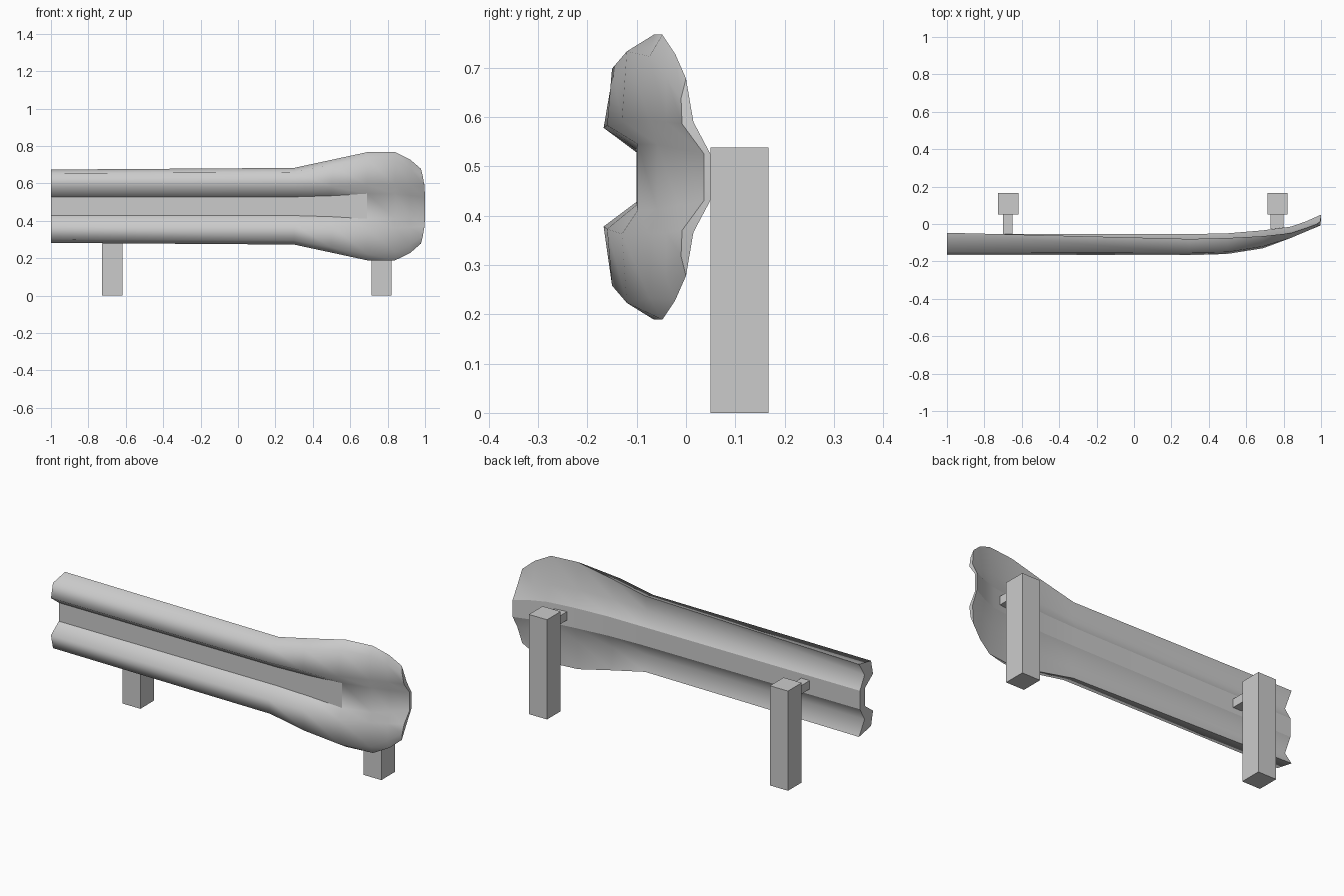
import bpy, bmesh

if "Cube" in bpy.data.objects:
    bpy.data.objects.remove(bpy.data.objects["Cube"])

MID = 0.478  # height of the rail's centre line


def box(name, x, y, z):
    bpy.ops.mesh.primitive_cube_add(size=1, location=[sum(r) / 2 for r in (x, y, z)])
    ob = bpy.context.object
    ob.name = name
    ob.scale = [r[1] - r[0] for r in (x, y, z)]
    bpy.ops.object.transform_apply(location=False, rotation=False)
    return ob


# Upper half sections as (y, height above MID):
# lip, shoulder, peak, front valley, back strip, back hollow
sections = [
    (-1.0, [(-.047, .196), (-.150, .176), (-.167, .100), (-.100, .050), (-.055, .050), (-.095, .120)]),
    (0.30, [(-.080, .205), (-.153, .182), (-.167, .100), (-.100, .050), (-.054, .050), (-.095, .120)]),
    (0.50, [(-.075, .248), (-.150, .220), (-.160, .105), (-.100, .056), (-.050, .052), (-.090, .130)]),
    (0.69, [(-.065, .289), (-.120, .255), (-.130, .115), (-.098, .067), (-.034, .054), (-.065, .140)]),
    (0.84, [(-.048, .289), (-.074, .245), (-.074, .115), (-.058, .066), (-.014, .054), (-.035, .140)]),
    (0.92, [(-.022, .250), (-.040, .205), (-.040, .112), (-.015, .058), (.014, .052), (-.008, .125)]),
]
rows = [[(x, y, z) for y, z in pts] for x, pts in sections]
rows.append([(.978, .000, .200), (.988, -.010, .160), (.997, -.008, .108),
             (1.0, .036, .048), (1.0, .050, .046), (.997, .015, .112)])

# Rail: closed loft, mirrored about its centre line
bm = bmesh.new()
grid = []
for r in rows:
    up = [(x, y, MID + z) for x, y, z in r]
    low = [(x, y, MID - z) for x, y, z in r]
    ring = up[:4] + low[3::-1] + [low[5], low[4], up[4], up[5]]
    grid.append([bm.verts.new(p) for p in ring])
for a, b in zip(grid, grid[1:]):
    for j in range(12):
        k = (j + 1) % 12
        bm.faces.new((a[j], a[k], b[k], b[j]))
caps = [bm.faces.new([g[i] for i in q]) for g in (grid[0], grid[-1])
        for q in ((0, 1, 2, 11), (2, 3, 10, 11), (3, 4, 9, 10), (4, 5, 8, 9), (5, 6, 7, 8))]
bmesh.ops.recalc_face_normals(bm, faces=bm.faces)

# Smooth skin with creases along the lips, the valley, the back strip and the end caps
for f in bm.faces:
    f.smooth = True
for n, (a, b) in enumerate(zip(grid, grid[1:])):
    for j in (0, 7, 9, 10) + ((3, 4) if n < 3 else ()):
        bm.edges.get((a[j], b[j])).smooth = False
for g in (grid[0], grid[-1]):
    for j in range(12):
        bm.edges.get((g[j], g[(j + 1) % 12])).smooth = False
bm.edges.get((grid[3][3], grid[3][4])).smooth = False
mesh = bpy.data.meshes.new("rail")
bm.to_mesh(mesh)
bm.free()
rail = bpy.data.objects.new("rail", mesh)
bpy.context.collection.objects.link(rail)

# Posts with spacer blocks reaching the back strip of the rail
for side, cx, bx, back in (("left", -.672, (-.70, -.65), -.056), ("right", .767, (.73, .80), -.027)):
    box(side + "_post", (cx - .054, cx + .054), (.05, .167), (0, .538))
    box(side + "_spacer", bx, (back, .06), (.457, .503))
